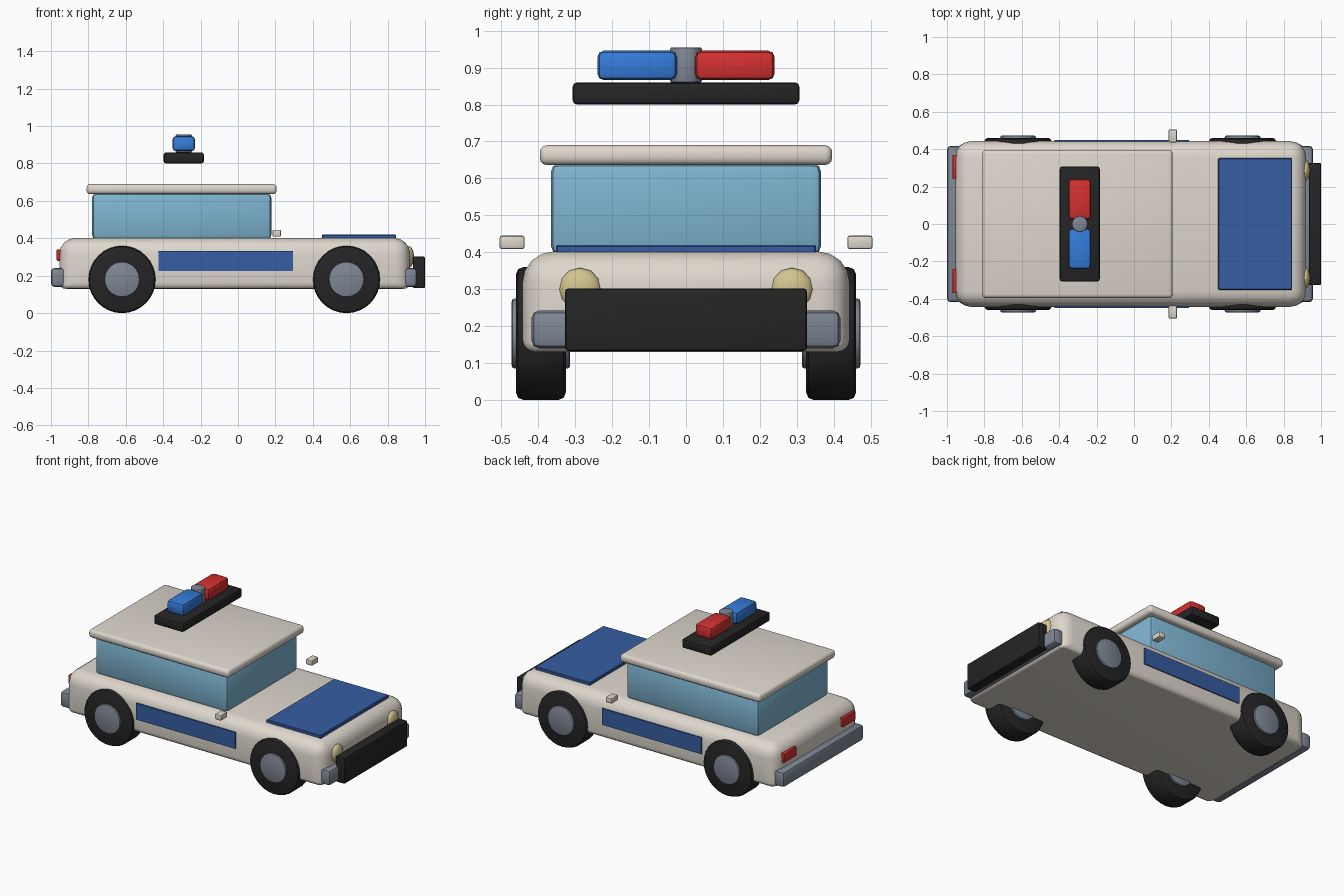
import bpy, bmesh, math
from mathutils import Matrix

if "Cube" in bpy.data.objects:
    bpy.data.objects.remove(bpy.data.objects["Cube"])


def mat(name, r, g, b):
    m = bpy.data.materials.new(name)
    m.diffuse_color = (r, g, b, 1)
    m.use_nodes = True
    m.node_tree.nodes["Principled BSDF"].inputs["Base Color"].default_value = m.diffuse_color
    return m


CREAM = mat("cream paint", 0.73, 0.68, 0.61)
NAVY = mat("navy paint", 0.036, 0.11, 0.36)
GLASS = mat("window glass", 0.21, 0.46, 0.64)
BLACK = mat("black rubber", 0.018, 0.018, 0.018)
GREY = mat("grey metal", 0.21, 0.24, 0.30)
YELLOW = mat("lamp yellow", 0.65, 0.55, 0.27)
RED = mat("signal red", 0.66, 0.03, 0.03)
BLUE = mat("signal blue", 0.035, 0.2, 0.70)


def finish(bm, name, material, bevel=0, segments=2, weighted=False, angle=35):
    me = bpy.data.meshes.new(name)
    bm.to_mesh(me)
    bm.free()
    ob = bpy.data.objects.new(name, me)
    bpy.context.collection.objects.link(ob)
    me.materials.append(material)
    bpy.ops.object.select_all(action='DESELECT')
    bpy.context.view_layer.objects.active = ob
    ob.select_set(True)
    if bevel:
        mod = ob.modifiers.new("Bevel", 'BEVEL')
        mod.width, mod.segments = bevel, segments
        mod.limit_method = 'WEIGHT' if weighted else 'ANGLE'
        bpy.ops.object.modifier_apply(modifier=mod.name)
    bpy.ops.object.shade_smooth_by_angle(angle=math.radians(angle))
    return ob


def box(name, material, x, y, z, bevel=0, segments=2, bottom=None):
    """Box from (min, max) ranges; bottom is the bevel share of the lower edges."""
    bm = bmesh.new()
    bmesh.ops.create_cube(bm, size=1)
    for v in bm.verts:
        v.co = [r[0] if c < 0 else r[1] for c, r in zip(v.co, (x, y, z))]
    if bottom is not None:
        layer = bm.edges.layers.float.new("bevel_weight_edge")
        for e in bm.edges:
            e[layer] = bottom if all(v.co.z < z[0] + 1e-4 for v in e.verts) else 1
    return finish(bm, name, material, bevel, segments, bottom is not None)


def cylinder(name, material, centre, radius, depth, sides, bevel, axis_y=True):
    bm = bmesh.new()
    m = Matrix.Translation(centre)
    if axis_y:
        m = m @ Matrix.Rotation(math.pi / 2, 4, 'X')
    bmesh.ops.create_cone(bm, cap_ends=True, segments=sides, radius1=radius,
                          radius2=radius, depth=depth, matrix=m)
    return finish(bm, name, material, bevel, 2)


# Body, cabin and roof
box("body", CREAM, (-0.955, 0.92), (-0.443, 0.443), (0.13, 0.402), 0.085, 4, 0.4)
box("cabin_windows", GLASS, (-0.78, 0.178), (-0.366, 0.366), (0.395, 0.64), 0.022, 2)
box("roof", CREAM, (-0.81, 0.207), (-0.396, 0.396), (0.636, 0.69), 0.02, 3)
box("hood_panel", NAVY, (0.45, 0.845), (-0.352, 0.352), (0.395, 0.42), 0.004, 1)

# Bumpers and push bar
box("front_bumper", GREY, (0.88, 0.957), (-0.418, 0.418), (0.14, 0.242), 0.02)
box("rear_bumper", GREY, (-1.0, -0.923), (-0.418, 0.418), (0.14, 0.242), 0.02)
box("push_bar", BLACK, (0.935, 1.0), (-0.327, 0.327), (0.133, 0.302), 0.008)

# Roof light bar, floating above the roof
box("light_bar_base", BLACK, (-0.397, -0.183), (-0.307, 0.307), (0.80, 0.86), 0.012)
box("blue_beacon", BLUE, (-0.35, -0.23), (-0.24, -0.025), (0.866, 0.946), 0.018)
box("red_beacon", RED, (-0.35, -0.23), (0.025, 0.24), (0.866, 0.946), 0.018)
cylinder("beacon_divider", GREY, (-0.29, 0, 0.907), 0.043, 0.096, 12, 0.005, False)

# Parts repeated on both sides
for s, side in ((-1, "right"), (1, "left")):
    def span(a, b):
        return tuple(sorted((s * a, s * b)))

    for x, end in ((0.58, "front"), (-0.62, "rear")):
        cylinder(f"{end}_{side}_tyre", BLACK, (x, s * 0.393, 0.18), 0.18, 0.135, 32, 0.02)
        cylinder(f"{end}_{side}_hub", GREY, (x, s * 0.393, 0.18), 0.095, 0.158, 20, 0.008)
    box(f"{side}_door_stripe", NAVY, (-0.425, 0.295), span(0.441, 0.45), (0.224, 0.331))
    box(f"{side}_mirror", CREAM, (0.185, 0.23), span(0.437, 0.505), (0.409, 0.445), 0.006)
    box(f"{side}_tail_light", RED, (-0.97, -0.94), span(0.24, 0.37), (0.28, 0.34), 0.005)
    # Flattened round headlight
    bm = bmesh.new()
    m = (Matrix.Translation((0.915, s * 0.287, 0.30)) @ Matrix.Diagonal((0.026, 0.058, 0.058, 1))
         @ Matrix.Rotation(math.pi / 2, 4, 'Y'))
    bmesh.ops.create_uvsphere(bm, u_segments=12, v_segments=8, radius=1, matrix=m)
    finish(bm, f"{side}_headlight", YELLOW, angle=60)
